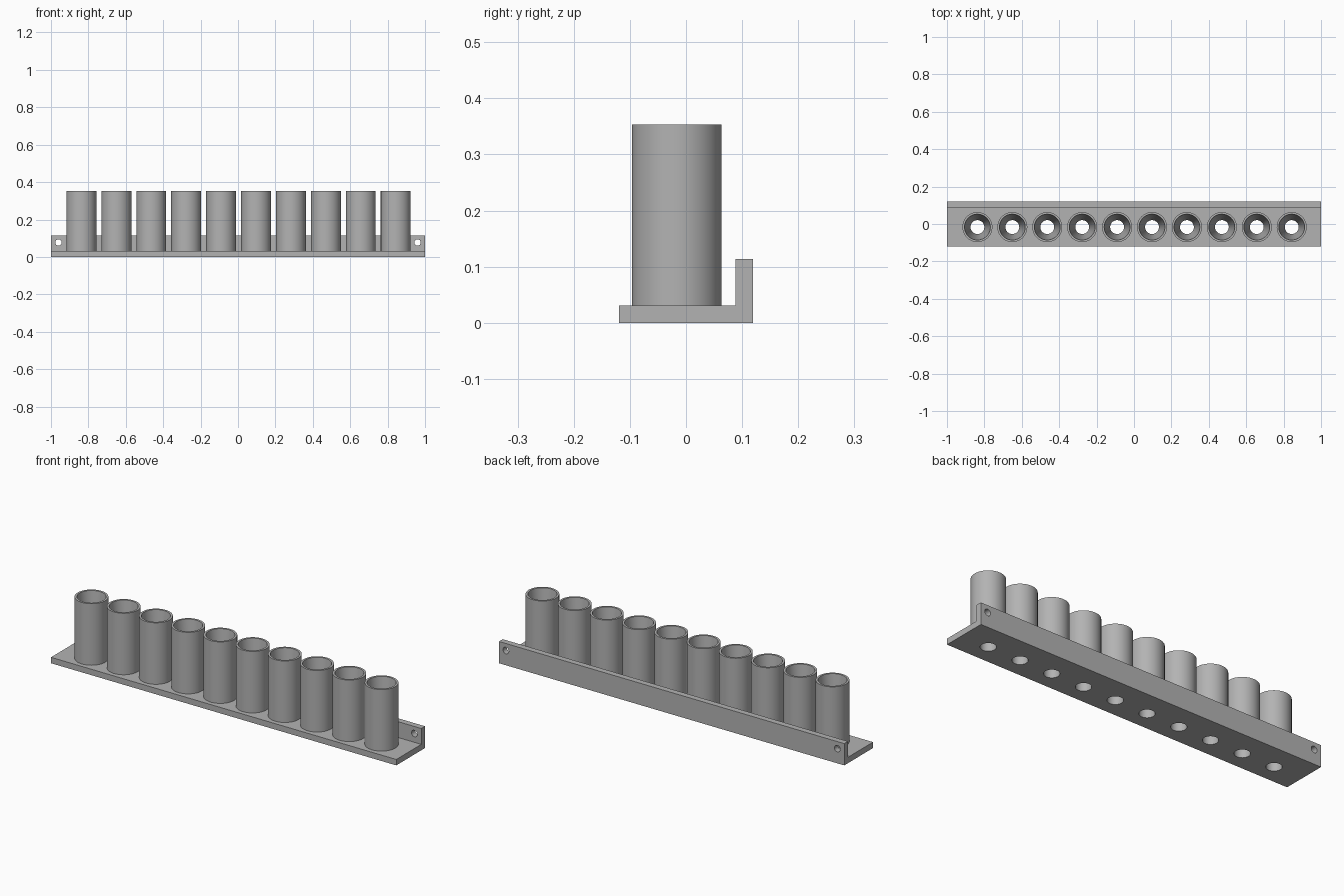
import bpy
import bmesh
import math
from mathutils import Matrix

cube = bpy.data.objects.get("Cube")
if cube:
    bpy.data.objects.remove(cube, do_unlink=True)

SEGMENTS = 64
COUNT = 10
PITCH = 0.1867
ROW_X, ROW_Y = 0.003, -0.0165
BASE_TOP, TUBE_TOP = 0.031, 0.353
HOLE_R, MOUTH_R, TUBE_R = 0.037, 0.069, 0.08

# Single plain grey
grey = bpy.data.materials.new("grey")
grey.use_nodes = True
color = (0.45, 0.45, 0.45, 1)
grey.diffuse_color = color
grey.node_tree.nodes["Principled BSDF"].inputs["Base Color"].default_value = color


def make_object(name, bm):
    bmesh.ops.recalc_face_normals(bm, faces=bm.faces)
    mesh = bpy.data.meshes.new(name)
    bm.to_mesh(mesh)
    bm.free()
    obj = bpy.data.objects.new(name, mesh)
    mesh.materials.append(grey)
    bpy.context.collection.objects.link(obj)
    return obj


def add_cylinder(bm, radius, depth, matrix):
    bmesh.ops.create_cone(bm, cap_ends=True, segments=SEGMENTS, radius1=radius,
                          radius2=radius, depth=depth, matrix=matrix)


def smooth(obj):
    bpy.ops.object.select_all(action='DESELECT')
    obj.select_set(True)
    bpy.context.view_layer.objects.active = obj
    bpy.ops.object.shade_smooth_by_angle(angle=math.radians(30))


tube_xs = [ROW_X + (i - (COUNT - 1) / 2) * PITCH for i in range(COUNT)]

# L-shaped bracket: shelf plus upright back flange
profile = [(-0.119, 0), (0.119, 0), (0.119, 0.114), (0.088, 0.114),
           (0.088, BASE_TOP), (-0.119, BASE_TOP)]
bm = bmesh.new()
end = bm.faces.new([bm.verts.new((-1, y, z)) for y, z in profile])
side = bmesh.ops.extrude_face_region(bm, geom=[end])
bmesh.ops.translate(bm, vec=(2, 0, 0),
                    verts=[v for v in side["geom"] if isinstance(v, bmesh.types.BMVert)])
bracket = make_object("bracket", bm)

# Cutters: drain holes in the shelf, screw holes in the flange
bm = bmesh.new()
for x in tube_xs:
    add_cylinder(bm, HOLE_R, 0.1, Matrix.Translation((x, ROW_Y, 0.015)))
for x in (-0.96, 0.96):
    add_cylinder(bm, 0.017, 0.1,
                 Matrix.Translation((x, 0.104, 0.077)) @ Matrix.Rotation(math.pi / 2, 4, 'X'))
cutter = make_object("hole_cutter", bm)
cutter.hide_render = True

cut = bracket.modifiers.new("holes", 'BOOLEAN')
cut.object = cutter
cut.operation = 'DIFFERENCE'
cut.solver = 'EXACT'
bpy.context.view_layer.objects.active = bracket
bpy.ops.object.modifier_apply(modifier=cut.name)
bpy.data.objects.remove(cutter, do_unlink=True)
smooth(bracket)

# Tubes: straight outside, tapered bore inside
section = [(TUBE_R, BASE_TOP), (TUBE_R, TUBE_TOP), (MOUTH_R, TUBE_TOP), (HOLE_R, BASE_TOP)]
bm = bmesh.new()
points = [bm.verts.new((r, 0, z)) for r, z in section]
edges = [bm.edges.new((points[i], points[(i + 1) % 4])) for i in range(4)]
bmesh.ops.spin(bm, geom=points + edges, cent=(0, 0, 0), axis=(0, 0, 1),
               angle=math.tau, steps=SEGMENTS, use_merge=True)
bmesh.ops.remove_doubles(bm, verts=bm.verts, dist=0.0001)
tube = make_object("tube_1", bm)
smooth(tube)
tube.location = (tube_xs[0], ROW_Y, 0)
for i, x in enumerate(tube_xs[1:], 2):
    copy = tube.copy()
    copy.name = f"tube_{i}"
    copy.location.x = x
    bpy.context.collection.objects.link(copy)
